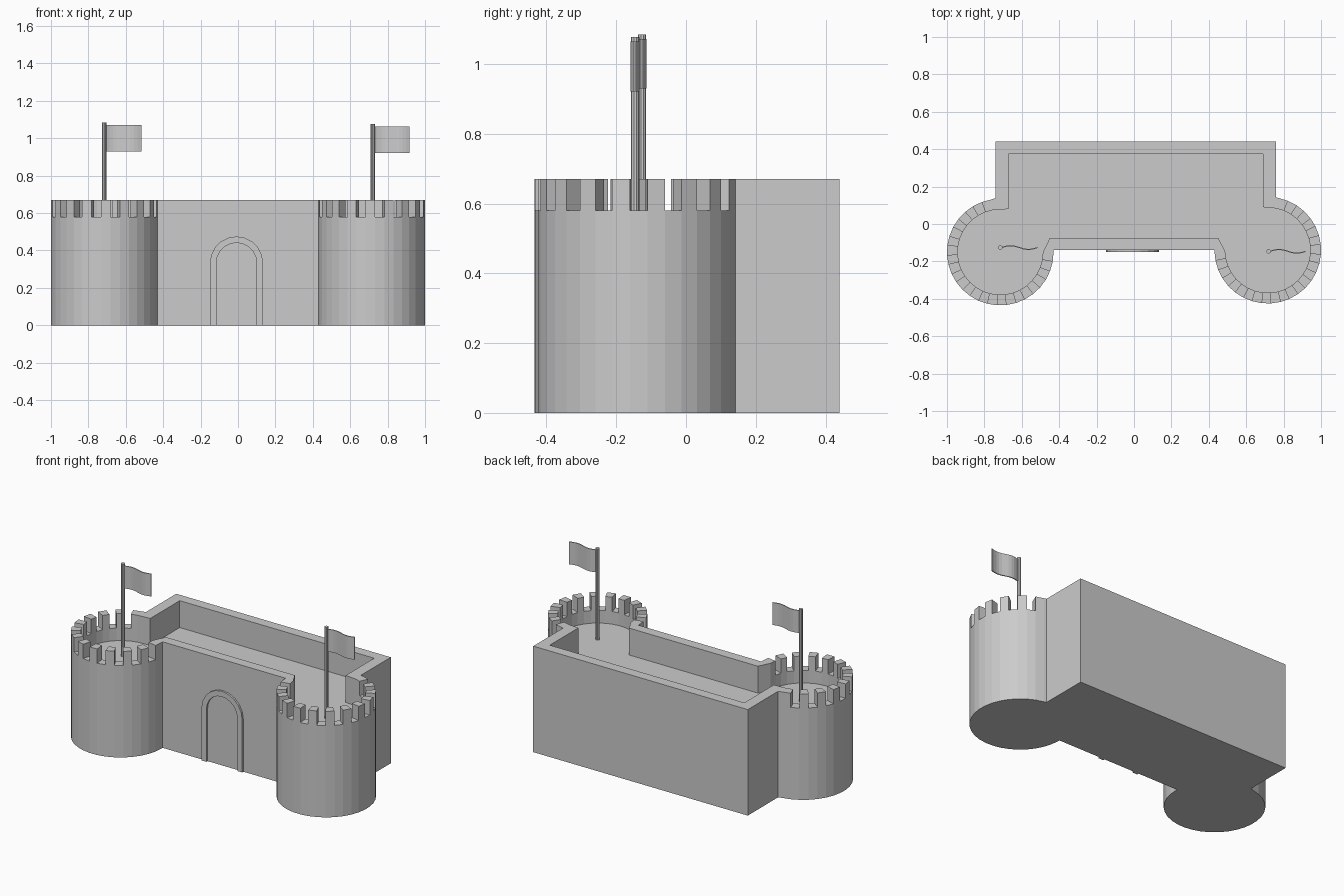
import bpy, bmesh
from math import sin, cos, pi, radians

if "Cube" in bpy.data.objects:
    bpy.data.objects.remove(bpy.data.objects["Cube"])

TOP, GAP, FLOOR = 0.67, 0.58, 0.50


def finish(bm, name):
    bmesh.ops.recalc_face_normals(bm, faces=bm.faces)
    me = bpy.data.meshes.new(name)
    bm.to_mesh(me)
    bm.free()
    ob = bpy.data.objects.new(name, me)
    bpy.context.collection.objects.link(ob)
    return ob


# Plan of the castle: (outer point, inner point, wall height after this point)
plan = []


def tower(cx, cy, a0, a1, n=25, ro=0.285, ri=0.228):
    for i in range(n + 1):
        a = radians(a0 + (a1 - a0) * i / n)
        h = GAP if i % 2 and i < n else TOP
        plan.append(((cx + ro * cos(a), cy + ro * sin(a)),
                     (cx + ri * cos(a), cy + ri * sin(a)), h))


plan.append(((0.43, -0.138), (0.45, -0.075), TOP))
tower(0.715, -0.14, 181, 438)
plan += [((0.76, 0.142), (0.69, 0.09), TOP),
         ((0.76, 0.44), (0.69, 0.375), TOP),
         ((-0.74, 0.44), (-0.67, 0.375), TOP),
         ((-0.74, 0.138), (-0.67, 0.08), TOP)]
tower(-0.715, -0.15, 100, 360)
plan.append(((-0.43, -0.138), (-0.45, -0.075), TOP))

# Walls, towers, battlements and sunken roof in one shell
bm = bmesh.new()
cache = {}


def v(p, z):
    key = (round(p[0], 5), round(p[1], 5), z)
    if key not in cache:
        cache[key] = bm.verts.new(key)
    return cache[key]


n = len(plan)
for i, (o0, i0, h) in enumerate(plan):
    o1, i1, h1 = plan[(i + 1) % n]
    bm.faces.new([v(o0, 0), v(o1, 0), v(o1, GAP), v(o0, GAP)])
    bm.faces.new([v(i0, FLOOR), v(i0, GAP), v(i1, GAP), v(i1, FLOOR)])
    bm.faces.new([v(o0, h), v(o1, h), v(i1, h), v(i0, h)])
    if h == TOP:
        bm.faces.new([v(o0, GAP), v(o1, GAP), v(o1, TOP), v(o0, TOP)])
        bm.faces.new([v(i0, GAP), v(i0, TOP), v(i1, TOP), v(i1, GAP)])
    if h != h1:
        bm.faces.new([v(o1, GAP), v(i1, GAP), v(i1, TOP), v(o1, TOP)])
bm.faces.new([v(p[1], FLOOR) for p in plan])
bm.faces.new([v(p[0], 0) for p in reversed(plan)])
finish(bm, "castle_walls")

# Raised arch around the gate
bm = bmesh.new()


def arch(r, spring=0.333, cx=-0.008, steps=10):
    pts = [(cx - r, 0)]
    pts += [(cx - r * cos(pi * k / steps), spring + r * sin(pi * k / steps))
            for k in range(steps + 1)]
    return pts + [(cx + r, 0)]


outer, inner = arch(0.142), arch(0.108)
rings = [[bm.verts.new((x, y, z)) for x, z in pts]
         for pts, y in ((outer, -0.135), (outer, -0.15), (inner, -0.15), (inner, -0.135))]
for k in range(4):
    a, b = rings[k], rings[(k + 1) % 4]
    for j in range(len(a) - 1):
        bm.faces.new([a[j], a[j + 1], b[j + 1], b[j]])
for j in (0, -1):
    bm.faces.new([r[j] for r in rings])
finish(bm, "gate_arch")


# Flagpoles with waving flags
def flag(side, x, y, top, wave):
    bpy.ops.mesh.primitive_cylinder_add(vertices=10, radius=0.012, depth=top - FLOOR + 0.01,
                                        location=(x, y, (top + FLOOR - 0.01) / 2))
    bpy.context.object.name = side + "_flagpole"
    bm = bmesh.new()
    cols = []
    for k in range(11):
        t = k / 10
        px, py = x + 0.008 + 0.19 * t, y + wave * sin(2 * pi * t)
        th = 0.003
        cols.append([bm.verts.new((px, py + dy, z)) for dy, z in
                     ((-th, top - 0.155), (-th, top - 0.013), (th, top - 0.013), (th, top - 0.155))])
    for a, b in zip(cols, cols[1:]):
        for j in range(4):
            bm.faces.new([a[j], a[(j + 1) % 4], b[(j + 1) % 4], b[j]])
    bm.faces.new(cols[0])
    bm.faces.new(cols[-1])
    finish(bm, side + "_flag")


flag("left", -0.715, -0.126, 1.085, 0.010)
flag("right", 0.72, -0.146, 1.077, 0.010)
